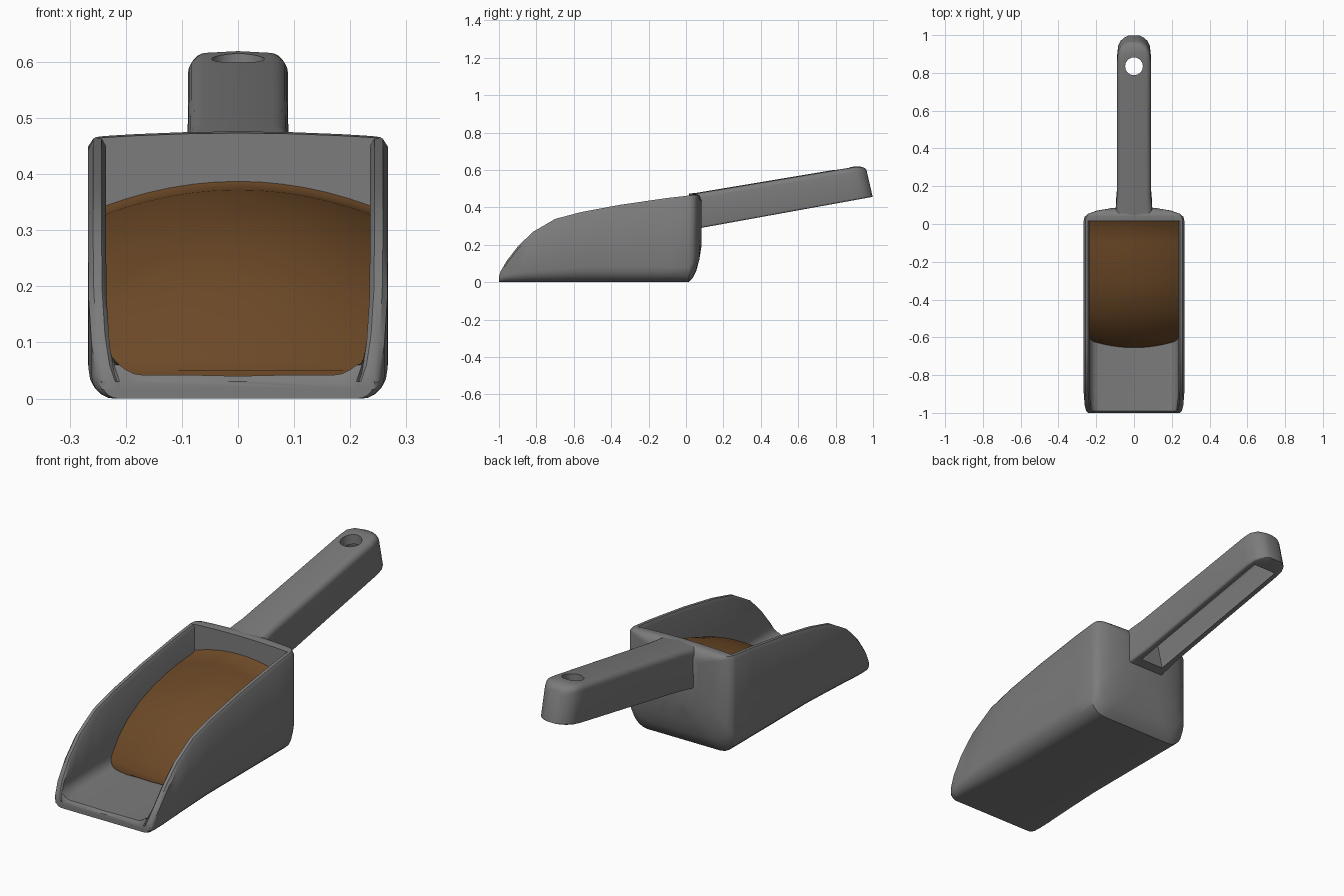
import bpy, bmesh, math
from mathutils import Vector

if "Cube" in bpy.data.objects:
    bpy.data.objects.remove(bpy.data.objects["Cube"])


def material(name, rgb):
    m = bpy.data.materials.new(name)
    m.diffuse_color = (*rgb, 1)
    m.use_nodes = True
    m.node_tree.nodes["Principled BSDF"].inputs["Base Color"].default_value = m.diffuse_color
    return m


GREY = material("grey_plastic", (0.2, 0.2, 0.2))
BROWN = material("brown_powder", (0.15, 0.066, 0.02))


def loft(name, rings, mat):
    """Skin equal-length closed rings and cap both ends."""
    bm = bmesh.new()
    rows = [[bm.verts.new(p) for p in ring] for ring in rings]
    n = len(rows[0])
    for a, b in zip(rows, rows[1:]):
        for i in range(n):
            j = (i + 1) % n
            bm.faces.new((a[i], a[j], b[j], b[i]))
    bm.faces.new(rows[0])
    bm.faces.new(rows[-1])
    bmesh.ops.remove_doubles(bm, verts=bm.verts, dist=0.0003)
    bmesh.ops.dissolve_degenerate(bm, edges=bm.edges, dist=0.0001)
    bmesh.ops.recalc_face_normals(bm, faces=bm.faces)
    me = bpy.data.meshes.new(name)
    bm.to_mesh(me)
    bm.free()
    ob = bpy.data.objects.new(name, me)
    bpy.context.collection.objects.link(ob)
    me.materials.append(mat)
    return ob


def activate(ob):
    bpy.ops.object.select_all(action='DESELECT')
    ob.select_set(True)
    bpy.context.view_layer.objects.active = ob


def smooth(ob, angle):
    activate(ob)
    bpy.ops.object.shade_smooth_by_angle(angle=math.radians(angle))


def cut(ob, cutter):
    m = ob.modifiers.new("cut", 'BOOLEAN')
    m.operation, m.solver, m.object = 'DIFFERENCE', 'EXACT', cutter
    activate(ob)
    bpy.ops.object.modifier_apply(modifier=m.name)
    bpy.data.objects.remove(cutter)


def corner(w, z, r, n=5):
    """Lower right rounded corner, from floor to wall."""
    return [(w - r + r * math.sin(a), z + r - r * math.cos(a))
            for a in (math.pi / 2 * i / n for i in range(n + 1))]


def mirror_ring(outer, inner):
    """Half outlines (centre to rim, rim to centre) to a full ring."""
    half = outer + inner
    return half + [(-x, z) for x, z in reversed(half) if x > 0]


# Scoop: U sections for the open part, solid sections for the back wall
def section(y, w, zt, zb, r, solid=False):
    wi = w - 0.032
    outer = [(0, zb), (w * 0.4, zb)] + corner(w, zb, r) + [(w, zt - 0.014), (w - 0.009, zt)]
    inner = [(wi + 0.008, zt), (wi, zt - 0.014)]
    inner += corner(wi, zb + 0.042, 0.05)[::-1] + [(wi * 0.4, zb + 0.042), (0, zb + 0.04)]
    outer = [(x, min(z, zt)) for x, z in outer]
    inner = [(x, zt + 0.01 * (1 - (x / w) ** 2) if solid else min(z, zt)) for x, z in inner]
    return [Vector((x, y, z)) for x, z in mirror_ring(outer, inner)]


rim = [(-1, .243, .03, .03), (-.99, .253, .06, .03), (-.96, .261, .112, .04),
       (-.9, .266, .19, .05), (-.82, .267, .268, .06), (-.7, .267, .338, .07),
       (-.56, .267, .375, .08), (-.35, .267, .414, .08), (-.1, .267, .45, .08),
       (.015, .267, .463, .08)]
back = [(.015, .267, .463, 0, .08), (.038, .262, .466, .025, .09), (.055, .242, .466, .06, .1),
        (.071, .195, .455, .12, .1), (.084, .12, .43, .2, .08)]
rings = [section(y, w, zt, 0, r) for y, w, zt, r in rim]
rings += [section(*b, solid=True) for b in back]
scoop = loft("scoop_body", rings, GREY)
smooth(scoop, 40)

# Powder heap: crowned rows running down to the floor
rows = []
heap = [(.018, .345), (.008, .335), (-.1, .327), (-.2, .313), (-.3, .29), (-.4, .258),
        (-.5, .207), (-.57, .155), (-.62, .1), (-.645, .07), (-.655, .05)]
for y, z in heap:
    crown = 0.045 * min(1, max(0, (z - 0.05) / 0.2))
    front = max(0, -y / 0.655) ** 3 * 0.04
    top = []
    for i in range(13):
        u = i / 6 - 1
        top.append(Vector((0.24 * u, y + front * u * u, z + crown * (1 - u * u))))
    base = [Vector((p.x * 0.93, p.y, 0.03)) for p in reversed(top)]
    rows.append(top + base)
smooth(loft("powder_heap", rows, BROWN), 50)


# Handle: rising rounded bar with a leaning end
def bar(t, w, zt, zb, r):
    low = corner(w, zb, 0.01, 3)
    top = [(x, zt + zb - z) for x, z in reversed(corner(w, zb, r))]
    ring = mirror_ring([(0, zb)] + low, top + [(0, zt + 0.003)])
    return [Vector((x, t - 0.23 * (z - zb), z)) for x, z in ring]


def bottom(t):
    return 0.29 + 0.181 * (t - 0.08)


def roof(t):
    return 0.475 + 0.167 * (t - 0.1)


stations = [(.06, .098, 0), (.13, .095, 0), (.19, .09, 0), (.55, .089, 0), (.9, .089, 0),
            (.945, .084, 0), (.973, .07, .006), (.99, .05, .016), (.998, .033, .026)]
handle = loft("handle", [bar(t, w, roof(t) - d, bottom(t), .028) for t, w, d in stations], GREY)

# Underside channel and hanging hole
channel = loft("channel_cutter",
               [bar(t, .06, roof(t) - .045, bottom(t) - .06, .02) for t in (.14, .935)], GREY)
cut(handle, channel)
bpy.ops.mesh.primitive_cylinder_add(vertices=24, radius=0.047, depth=0.5, location=(0, .835, .58))
cut(handle, bpy.context.object)
smooth(handle, 35)
